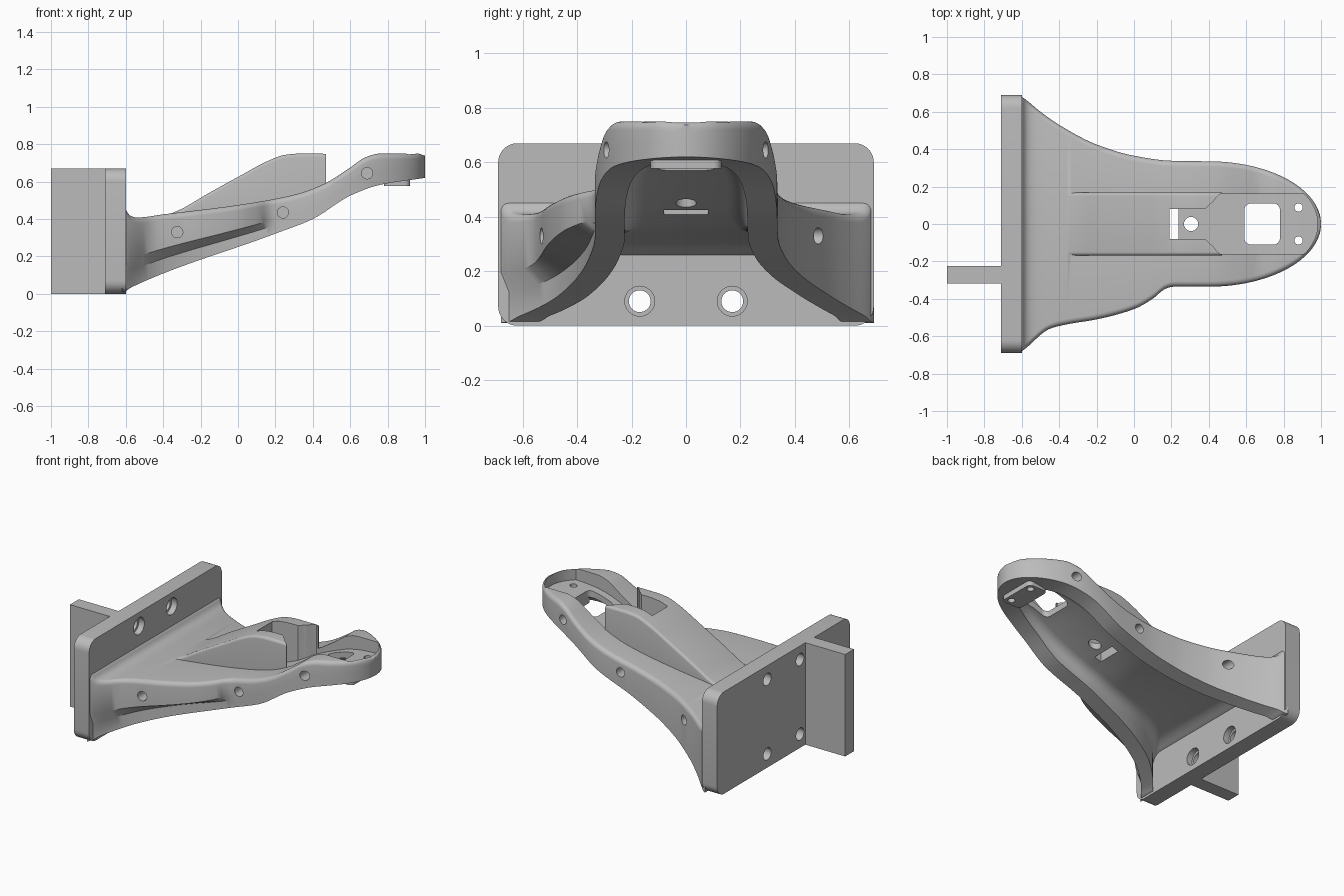
import bpy, bmesh, math
from mathutils import Matrix

if "Cube" in bpy.data.objects:
    bpy.data.objects.remove(bpy.data.objects["Cube"])

grey = bpy.data.materials.new("plain_grey")
grey.use_nodes = True
grey.diffuse_color = (0.5, 0.5, 0.5, 1)
grey.node_tree.nodes["Principled BSDF"].inputs["Base Color"].default_value = (0.5, 0.5, 0.5, 1)


def curve(*pts):
    """Smooth monotone curve through (x, value) points."""
    xs, vs = zip(*pts)
    d = [(vs[i + 1] - vs[i]) / (xs[i + 1] - xs[i]) for i in range(len(xs) - 1)]
    m = [d[0]] + [2 * a * b / (a + b) if a * b > 0 else 0 for a, b in zip(d, d[1:])] + [d[-1]]

    def f(x):
        x = min(max(x, xs[0]), xs[-1])
        i = max(k for k in range(len(d)) if xs[k] <= x)
        h = xs[i + 1] - xs[i]
        t = (x - xs[i]) / h
        a, b = vs[i], vs[i + 1]
        return (a + h * m[i] * t + (3 * (b - a) - h * (2 * m[i] + m[i + 1])) * t ** 2
                + (2 * (a - b) + h * (m[i] + m[i + 1])) * t ** 3)
    return f


def finish(name, bm):
    bmesh.ops.recalc_face_normals(bm, faces=bm.faces)
    me = bpy.data.meshes.new(name)
    bm.to_mesh(me)
    bm.free()
    me.materials.append(grey)
    ob = bpy.data.objects.new(name, me)
    bpy.context.collection.objects.link(ob)
    return ob


def loft(name, xs, section):
    """Skin the (y, z) sections found at each x."""
    bm = bmesh.new()
    rings = [[bm.verts.new((x, y, z)) for y, z in section(x)] for x in xs]
    n = len(rings[0])
    for a, b in zip(rings, rings[1:]):
        for i in range(n):
            j = (i + 1) % n
            bm.faces.new((a[i], a[j], b[j], b[i]))
    bm.faces.new(rings[0])
    bm.faces.new(rings[-1])
    return finish(name, bm)


def arch(y0, y1, z0, z1, r, steps=5):
    """Rectangle with rounded upper corners, counterclockwise."""
    r = min(r, (y1 - y0) * 0.45, (z1 - z0) * 0.45)
    arc = [math.pi / 2 * k / steps for k in range(steps + 1)]
    right = [(y1 - r + r * math.cos(a), z1 - r + r * math.sin(a)) for a in arc]
    left = [(y0 + r - r * math.sin(a), z1 - r + r * math.cos(a)) for a in arc]
    return [(y0, z0), (y1, z0)] + right + left


def box(name, lo, hi, r=0, axis=2):
    """Box with the edges along one axis rounded."""
    bm = bmesh.new()
    bmesh.ops.create_cube(bm, size=1)
    for v in bm.verts:
        v.co = [(a + b) / 2 + c * (b - a) for a, b, c in zip(lo, hi, v.co)]
    if r:
        edges = [e for e in bm.edges if abs(e.verts[0].co[axis] - e.verts[1].co[axis]) > 1e-4]
        bmesh.ops.bevel(bm, geom=edges, offset=r, segments=8, profile=0.5, affect='EDGES')
    return finish(name, bm)


def cylinder(centre, r, length, axis):
    bm = bmesh.new()
    turn = {'X': Matrix.Rotation(math.pi / 2, 4, 'Y'), 'Y': Matrix.Rotation(math.pi / 2, 4, 'X'),
            'Z': Matrix()}[axis]
    bmesh.ops.create_cone(bm, cap_ends=True, segments=32, radius1=r, radius2=r, depth=length,
                          matrix=Matrix.Translation(centre) @ turn)
    return finish("cutter", bm)


def combine(ob, tool, op='DIFFERENCE'):
    mod = ob.modifiers.new("combine", 'BOOLEAN')
    mod.operation, mod.solver, mod.object = op, 'EXACT', tool
    bpy.context.view_layer.objects.active = ob
    bpy.ops.object.modifier_apply(modifier=mod.name)
    bpy.data.objects.remove(tool)


def stations(a, b, n):
    return [a + (b - a) * i / n for i in range(n + 1)]


# Curves along the arm: plan outlines and height profiles
flare = curve((-.62, .69), (-.6, .68), (-.5, .6), (-.4, .53), (-.2, .425), (0, .365), (.2, .338), (.4, .335))
bulge = curve((-.62, .69), (-.6, .68), (-.45, .56), (-.35, .535), (-.2, .51), (0, .455), (.1, .4),
              (.17, .345), (.21, .335), (.4, .335))
flange = curve((-.62, .68), (-.6, .65), (-.5, .54), (-.4, .47), (-.2, .395), (0, .355), (.2, .335), (.4, .335))
top = curve((-.62, .46), (-.6, .45), (-.58, .42), (-.54, .408), (-.4, .425), (0, .475), (.3, .53),
            (.45, .583), (.6, .675), (.68, .73), (.76, .75), (.96, .75), (1, .738))
bottom = curve((-.62, .01), (-.6, .015), (-.57, .035), (.2, .322), (.4, .4), (.6, .525), (.76, .583), (1, .62))
ceiling = curve((-.65, .24), (-.6, .26), (-.55, .29), (-.45, .31), (0, .36), (.21, .415), (.3, .448),
                (.45, .51), (.6, .575), (.7, .61), (.8, .628), (1, .64))
crest = curve((-.42, .405), (-.3, .455), (-.18, .525), (0, .625), (.17, .715), (.25, .743), (.33, .75), (.47, .75))
slot = curve((.19, .08), (.38, .08), (.4, .1), (.42, .115), (.46, .16), (1, .16))


def nose(x, inset=0):
    """Factor that closes the outline as a half ellipse."""
    t = max(0, x - .4) / (.6 - inset)
    return math.sqrt(max(0, 1 - t * t))


def arm_section(x):
    k, b, t = max(nose(x), .02), bottom(x), top(x)
    pts = arch(-bulge(x) * k, flare(x) * k, b, t, .03)
    h, low = t - b, -flange(x) * k
    return [(low, b)] + pts[1:] + [(-bulge(x) * k, b + .42 * h), (low, b + .25 * h)]


def cavity_section(x):
    k = max(nose(x, .11), .03)
    return arch(-(flange(x) - .11) * k, (flare(x) - .11) * k, -.3, ceiling(x), .07)


def dish_section(x):
    w = min(slot(x), max(.335 * nose(x, .018), .012))
    return [(-w, ceiling(x) + .04), (w, ceiling(x) + .04), (w, 1), (-w, 1)]


def tip(a, b, n):
    """Stations that bunch up towards the rounded end."""
    return [a + (b - a) * math.sin(math.pi / 2 * i / n) for i in range(1, n + 1)]


# Hollow arm with a raised spine
arm = loft("arm", [-.62, -.6, -.59, -.58, -.565] + stations(-.55, .4, 40) + tip(.4, 1, 28), arm_section)
combine(arm, loft("cutter", [-.65, -.6, -.58] + stations(-.55, .4, 38) + tip(.4, .89, 22), cavity_section))
spine = loft("spine", stations(-.42, .47, 36),
             lambda x: arch(-.168, .168, min(ceiling(x) + .025, crest(x) - .02), crest(x), .018))
combine(arm, spine, 'UNION')

# Head dish with its narrow slot, window and openings
combine(arm, loft("cutter", [.19, .28, .38, .39, .4, .41] + stations(.42, .9, 24) + tip(.9, .98, 10), dish_section))
pad = box("pad", (.78, -.13, .577), (.92, .13, .65), .03)
combine(arm, pad, 'UNION')
combine(arm, box("cutter", (.59, -.11, .3), (.78, .11, 1), .035))
combine(arm, box("cutter", (.19, -.08, .2), (.237, .08, .7)))
combine(arm, cylinder((.305, 0, .45), .038, .3, 'Z'))
for side in (-1, 1):
    combine(arm, cylinder((.88, side * .088, .62), .022, .2, 'Z'))
    outline = flare if side > 0 else bulge
    for x, z in ((-.325, .33), (.24, .435), (.69, .645)):
        combine(arm, cylinder((x, side * outline(x) * nose(x), z), .03, .18, 'Y'))

# Mounting plate with four counterbored holes
plate = box("mounting_plate", (-.71, -.69, 0), (-.6, .69, .67), .07, 0)
for y in (-.17, .17):
    for z in (.09, .58):
        combine(plate, cylinder((-.65, y, z), .04, .4, 'X'))
        combine(plate, cylinder((-.6, y, z), .055, .08, 'X'))

# Rear fin
fin = box("rear_fin", (-1, -.317, 0), (-.705, -.225, .67))

for ob in (arm, plate, fin):
    bpy.ops.object.select_all(action='DESELECT')
    ob.select_set(True)
    bpy.context.view_layer.objects.active = ob
    bpy.ops.object.shade_smooth_by_angle(angle=math.radians(32))
